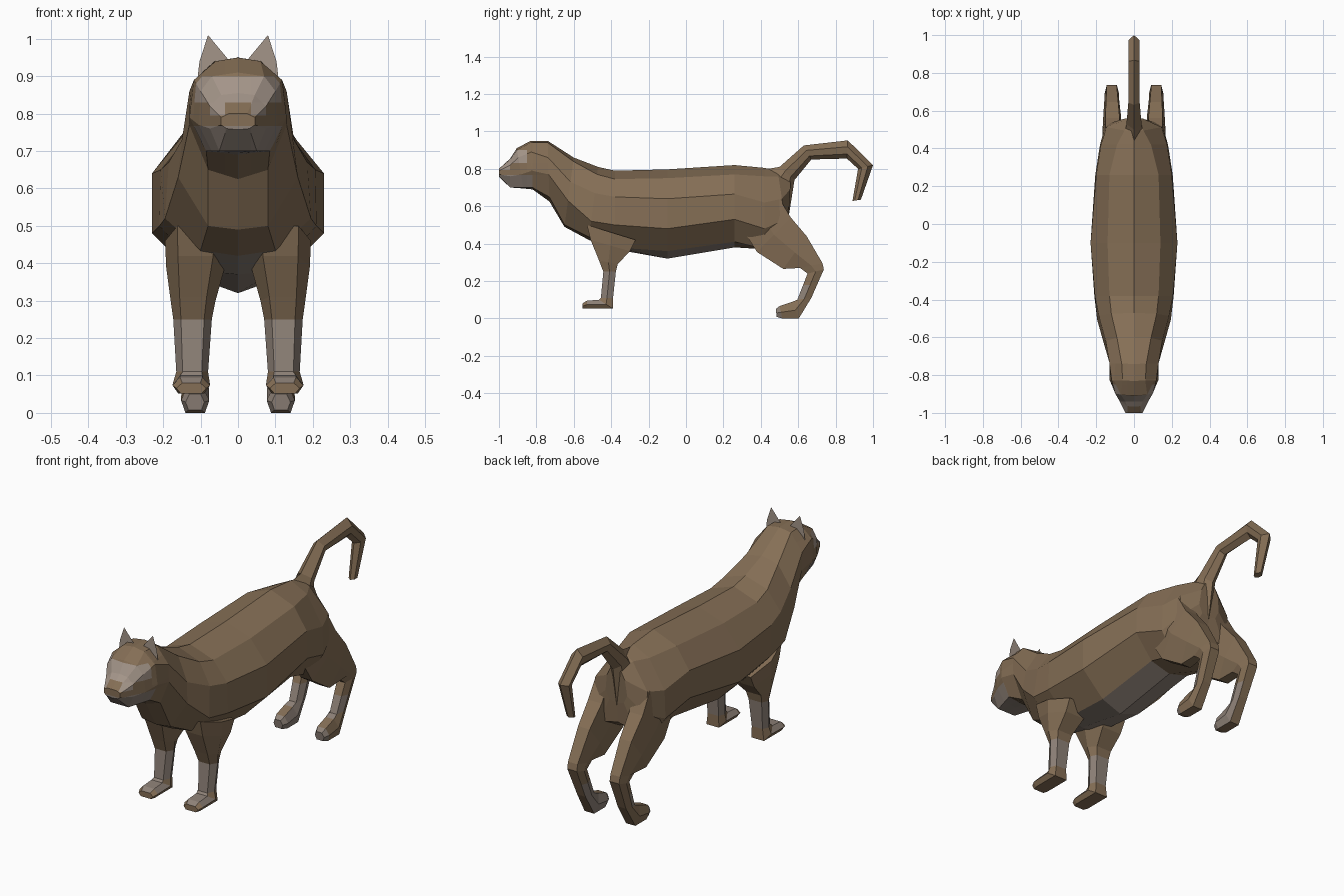
import bpy, bmesh
from mathutils import Vector

if "Cube" in bpy.data.objects:
    bpy.data.objects.remove(bpy.data.objects["Cube"])


def material(name, rgb):
    m = bpy.data.materials.new(name)
    m.diffuse_color = (*rgb, 1)
    m.use_nodes = True
    m.node_tree.nodes["Principled BSDF"].inputs["Base Color"].default_value = m.diffuse_color
    return m


MATS = [material("brown_fur", (0.235, 0.158, 0.092)),
        material("pale_fur", (0.37, 0.30, 0.25)),
        material("grey_fur", (0.27, 0.22, 0.185))]
BROWN, PALE, GREY = range(3)


def loft(name, rings, rule=None, cuts=(), closed=True):
    """Skin a list of point rings, cut along colour borders, colour by rule."""
    bm = bmesh.new()
    loops = [[bm.verts.new(p) for p in r] for r in rings]
    n = len(loops[0])
    for a, b in zip(loops, loops[1:]):
        for i in range(n):
            j = (i + 1) % n
            bm.faces.new((a[i], a[j], b[j], b[i]))
    if closed:
        bm.faces.new(loops[0])
    bm.faces.new(loops[-1])
    bmesh.ops.remove_doubles(bm, verts=bm.verts, dist=0.0005)
    bmesh.ops.recalc_face_normals(bm, faces=bm.faces)
    for co, no in cuts:
        bmesh.ops.bisect_plane(bm, geom=bm.verts[:] + bm.edges[:] + bm.faces[:],
                               plane_co=co, plane_no=no)
    bm.normal_update()
    for f in bm.faces:
        f.material_index = rule(f.calc_center_median(), f.normal) if rule else BROWN
    me = bpy.data.meshes.new(name)
    bm.to_mesh(me)
    bm.free()
    for m in MATS:
        me.materials.append(m)
    ob = bpy.data.objects.new(name, me)
    bpy.context.collection.objects.link(ob)
    return ob


def trunk_ring(yt, yb, zt, x1, z1, x2, z2, x3, z3, x4, z4, zb):
    """Ten-sided symmetric section, leaning from yt at the top to yb below."""
    half = [(0, zt), (x1, z1), (x2, z2), (x3, z3), (x4, z4), (0, zb)]
    pts = [(x, yb + (yt - yb) * (z - zb) / (zt - zb), z) for x, z in half]
    return pts + [(-x, y, z) for x, y, z in pts[-2:0:-1]]


def limb_ring(yf, zf, yb, zb, xi, xo, side):
    """Six-sided leg section between a front and a back point."""
    w = xo - xi
    ym, zm = (yf + yb) / 2, (zf + zb) / 2
    pts = [(xi + .2 * w, yf, zf), (xo - .2 * w, yf, zf), (xo, ym, zm),
           (xo - .15 * w, yb, zb), (xi + .15 * w, yb, zb), (xi, ym, zm)]
    return [(side * x, y, z) for x, y, z in pts]


def tail_ring(yf, zf, yb, zb, w):
    """Six-sided tail section with a ridge above and below."""
    f, b = Vector((0, yf, zf)), Vector((0, yb, zb))
    s = Vector((w, 0, 0))
    p, q = f.lerp(b, .35), f.lerp(b, .75)
    return [f, p + s, q + s * .8, b, q - s * .8, p - s]


# Head with pale eye mask and grey chin
NECK = (-.74, -.73, .95, .065, .94, .13, .86, .13, .77, .08, .65, .625)
HEAD = [
    (-1.0, -1.0, .80, .025, .80, .045, .79, .045, .77, .03, .76, .757),
    (-.94, -.94, .855, .045, .85, .075, .82, .075, .76, .05, .70, .70),
    (-.905, -.87, .91, .07, .90, .10, .86, .105, .77, .07, .70, .695),
    (-.83, -.82, .95, .06, .94, .118, .89, .13, .79, .085, .70, .69),
    NECK]


def face_colour(c, n):
    if c.y > -.82:
        return BROWN
    if c.z < .767:
        return GREY
    if .83 < c.z < .9 and c.y < -.85:
        return PALE
    if .795 < c.z < .83 and .035 < abs(c.x) < .075:
        return PALE
    return BROWN


loft("head", [trunk_ring(*r) for r in HEAD], face_colour,
     [((0, 0, z), (0, 0, 1)) for z in (.767, .795, .83, .9)]
     + [((0, y, 0), (0, 1, 0)) for y in (-.85, -.82)]
     + [((x, 0, 0), (1, 0, 0)) for x in (-.035, .035)])

# Neck, body and rump with grey belly
BODY = [
    NECK,
    (-.60, -.65, .86, .09, .84, .15, .73, .16, .63, .08, .50, .49),
    (-.47, -.52, .81, .12, .77, .185, .67, .195, .52, .10, .435, .42),
    (-.38, -.38, .79, .13, .745, .207, .65, .21, .50, .10, .38, .37),
    (-.10, -.10, .797, .14, .75, .23, .64, .23, .48, .11, .36, .32),
    (.26, .26, .82, .13, .77, .20, .665, .205, .53, .11, .41, .38),
    (.42, .42, .805, .09, .76, .175, .62, .18, .48, .11, .37, .40),
    (.49, .54, .79, .05, .76, .145, .64, .15, .53, .10, .44, .46),
    (.56, .55, .74, .03, .73, .05, .69, .06, .61, .04, .57, .56)]


def belly_colour(c, n):
    return GREY if n.z < -.6 and -.56 < c.y < .3 and abs(c.x) < .1 else BROWN


loft("body", [trunk_ring(*r) for r in BODY], belly_colour)

# Tail
TAIL = [(.44, .80, .55, .55, .05), (.50, .81, .58, .74, .04),
        (.63, .925, .67, .85, .03), (.865, .952, .86, .855, .03),
        (1.0, .82, .92, .80, .03), (.935, .635, .89, .628, .02)]
loft("tail", [tail_ring(*r) for r in TAIL])

# Legs: yf, zf, yb, zb, inner x, outer x
FRONT = [(-.53, .50, -.27, .42, .03, .195), (-.51, .42, -.30, .36, .035, .192),
         (-.465, .31, -.365, .29, .06, .18), (-.442, .25, -.375, .25, .07, .173),
         (-.455, .11, -.39, .11, .08, .165), (-.465, .10, -.39, .052, .075, .175),
         (-.53, .095, -.53, .052, .075, .175), (-.553, .08, -.553, .052, .085, .165)]
HIND = [(.30, .48, .50, .64, .06, .165), (.38, .355, .56, .54, .06, .168),
        (.52, .265, .645, .44, .07, .162), (.61, .27, .73, .295, .08, .156),
        (.65, .24, .737, .262, .08, .155), (.595, .10, .67, .11, .08, .145),
        (.565, .088, .603, 0, .077, .152), (.50, .066, .515, 0, .077, .152),
        (.48, .05, .485, .008, .09, .14)]

for side, label in ((-1, "right"), (1, "left")):
    def front_colour(c, n):
        return GREY if .105 < c.z < .25 or (c.z > .085 and c.y < -.45 and c.z < .2) else BROWN

    def hind_colour(c, n):
        inward = n.x * side < -.3
        paw = c.z < .1 and c.y < .53 and n.z > -.6
        shin = .09 < c.z < .18 and (inward or n.y < -.3)
        return GREY if paw or shin or (inward and c.z < .1) else BROWN

    loft(label + "_front_leg", [limb_ring(*r, side) for r in FRONT], front_colour)
    loft(label + "_hind_leg", [limb_ring(*r, side) for r in HIND], hind_colour,
         [((0, 0, .18), (0, 0, 1))])

    # Flat upright ear
    me = bpy.data.meshes.new(label + "_ear")
    me.from_pydata([(side * x, -.79, z) for x, z in
                    ((.112, .86), (.103, .94), (.08, 1.01), (.022, .94))],
                   [], [(0, 1, 2, 3)])
    me.materials.append(MATS[PALE])
    if side < 0:
        me.flip_normals()
    # face the ear forwards
    if me.polygons[0].normal.y > 0:
        me.flip_normals()
    bpy.context.collection.objects.link(bpy.data.objects.new(label + "_ear", me))
